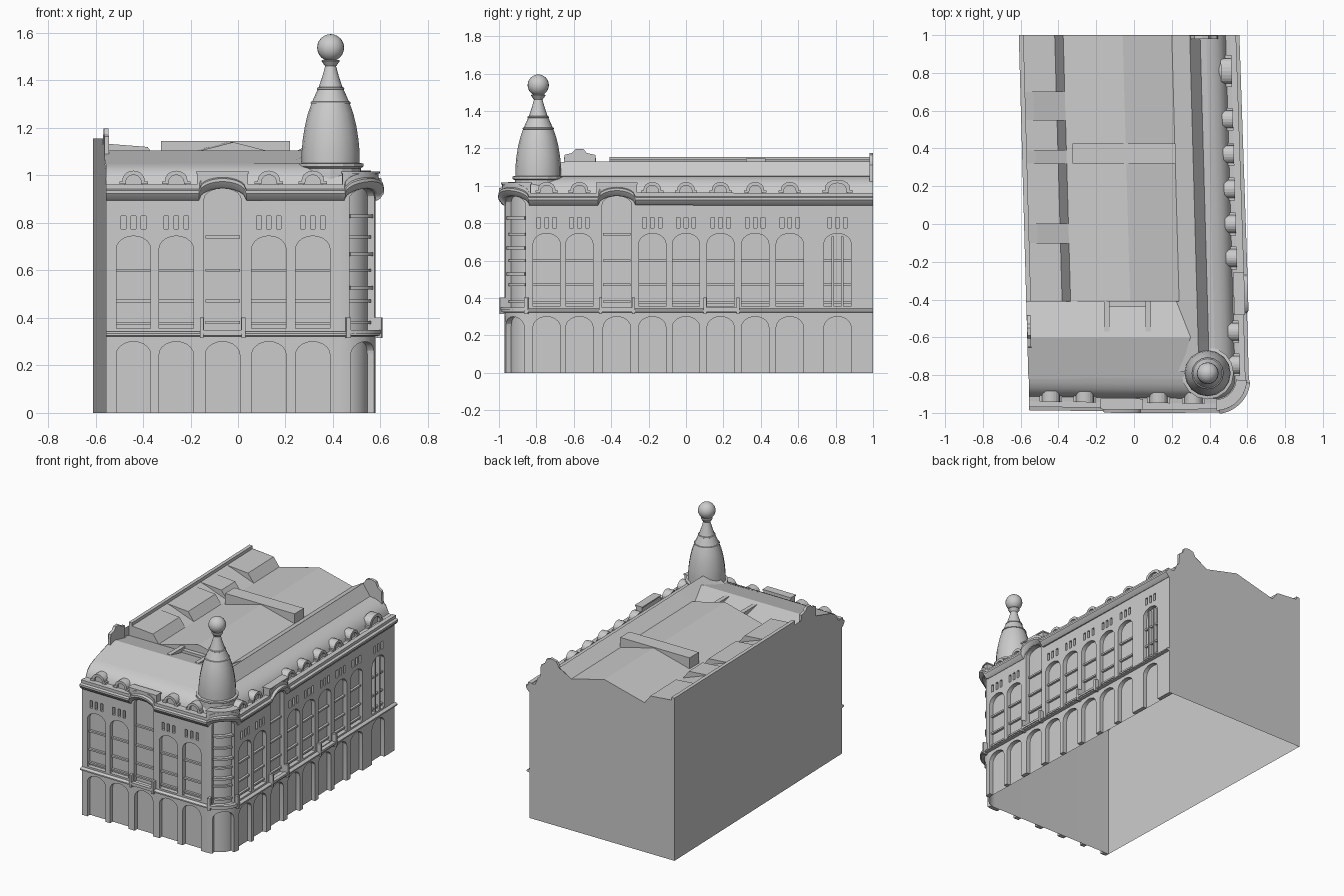
import bpy, bmesh, math

if "Cube" in bpy.data.objects:
    bpy.data.objects.remove(bpy.data.objects["Cube"])

stone = bpy.data.materials.new("light_grey_stone")
stone.diffuse_color = (0.6, 0.6, 0.6, 1)
stone.use_nodes = True
stone.node_tree.nodes["Principled BSDF"].inputs["Base Color"].default_value = stone.diffuse_color

# ---- street facade path: front, rounded corner, right side (s = distance along it)
L1, R = 0.985, 0.15
A = R * math.pi / 2
L = L1 + A + 1.82
CORNER = L1 + A / 2


def street(s, d, z):
    """Distance along the facade, distance outward, height -> world."""
    if s <= L1:
        return (-0.555 + s, -0.958 - 0.012 * s / L1 - d, z)
    if s < L1 + A:
        a = (s - L1) / R - math.pi / 2
        return (0.43 + (R + d) * math.cos(a), -0.82 + (R + d) * math.sin(a), z)
    t = s - L1 - A
    return (0.58 - 0.05 * t / 1.82 + d, -0.82 + t, z)


def fs(x): return x + 0.555
def rs(y): return y + 0.82 + L1 + A
def xl(y): return -0.555 - 0.055 * (y + 0.97) / 1.97
def xr(y): return 0.58 - 0.05 * (y + 0.82) / 1.82


def lin(a, b, n): return [a + (b - a) * i / n for i in range(n + 1)]


def finish(name, bm, smooth=None):
    me = bpy.data.meshes.new(name)
    bm.to_mesh(me)
    bm.free()
    me.materials.append(stone)
    ob = bpy.data.objects.new(name, me)
    bpy.context.collection.objects.link(ob)
    if smooth:
        bpy.ops.object.select_all(action='DESELECT')
        ob.select_set(True)
        bpy.context.view_layer.objects.active = ob
        bpy.ops.object.shade_smooth_by_angle(angle=math.radians(smooth))
    return ob


def loft(bm, rows, closed=False, caps=False):
    vs = [[bm.verts.new(p) for p in r] for r in rows]
    n = len(rows[0])
    for a, b in zip(vs, vs[1:]):
        for j in range(n if closed else n - 1):
            k = (j + 1) % n
            bm.faces.new((a[j], b[j], b[k], a[k]))
    if caps:
        bm.faces.new(vs[0])
        bm.faces.new(vs[-1][::-1])


def box(bm, s0, s1, z0, z1, d0, d1):
    n = 10 if s1 > L1 + 0.002 and s0 < L1 + A - 0.002 else 1
    loft(bm, [[street(s, d, z) for d, z in ((d0, z0), (d1, z0), (d1, z1), (d0, z1))]
              for s in lin(s0, s1, n)], True, True)


def prism(bm, pts, d0, d1):
    """Outline in (s, z) pushed along the outward direction."""
    loft(bm, [[street(s, d, z) for s, z in pts] for d in (d1, d0)], True, True)
    

def arch(c, w, z0, z1, rise, n=10):
    return [(c - w, z0)] + [(c - w * math.cos(math.pi * i / n), z1 - rise + rise * math.sin(math.pi * i / n))
                            for i in range(n + 1)] + [(c + w, z0)]


# ---- bay positions
FX = [-0.44, -0.26, 0.13, 0.315]
RY = [-0.745, -0.57, -0.18, 0.0, 0.185, 0.37, 0.555, 0.81]
windows = [fs(x) for x in FX] + [rs(y) for y in RY]
bays = [fs(-0.065), CORNER, rs(-0.37)]
W = 0.0725

# ---- facade wall with arched openings
bm = bmesh.new()
outline = [(0, 0)]
for c in sorted(windows + bays):
    outline += arch(c, W, 0, 0.30, 0.055)
outline += [(L, 0), (L, 0.955), (0, 0.955)]
loops = [outline]
loops += [arch(c, W, 0.355, 0.745, 0.055) for c in windows]
loops += [arch(c, 0.078, 0.345, 0.945, 0.045) for c in bays]
for c in windows:
    for o in (-0.042, 0, 0.042):
        loops.append([(c + o - 0.01, 0.775), (c + o + 0.01, 0.775), (c + o + 0.01, 0.83), (c + o - 0.01, 0.83)])
for pts in loops:
    vs = [bm.verts.new((s, z, 0)) for s, z in pts]
    for a, b in zip(vs, vs[1:] + vs[:1]):
        bm.edges.new((a, b))
bmesh.ops.triangle_fill(bm, use_beauty=True, use_dissolve=False, edges=bm.edges[:])
for s in lin(L1, L1 + A, 10):
    bmesh.ops.bisect_plane(bm, geom=bm.verts[:] + bm.edges[:] + bm.faces[:], plane_co=(s, 0, 0), plane_no=(1, 0, 0))
for f in bm.faces:
    f.normal_update()
    if f.normal.z < 0:
        f.normal_flip()
rim = [e for e in bm.edges if e.is_boundary]
ext = bmesh.ops.extrude_edge_only(bm, edges=rim)
for v in ext["geom"]:
    if isinstance(v, bmesh.types.BMVert):
        v.co.z = -0.03
bmesh.ops.recalc_face_normals(bm, faces=bm.faces[:])
if sum(f.normal.z * f.calc_area() for f in bm.faces) < 0:
    bmesh.ops.reverse_faces(bm, faces=bm.faces[:])
for v in bm.verts:
    v.co = street(v.co.x, v.co.z, v.co.y)
finish("facade_wall", bm, 20)

# ---- recessed window panels behind the openings
steps = [0] + lin(L1, L1 + A, 12) + [L]
bm = bmesh.new()
loft(bm, [[street(s, -0.03, z) for z in (0, 0.955)] for s in steps])
finish("window_panels", bm, 20)

# ---- transoms, sills and mullions
bm = bmesh.new()
for c in windows:
    for z in (0.37, 0.465, 0.595):
        box(bm, c - W, c + W, z, z + 0.012, -0.03, -0.014)
for c in bays:
    for z in (0.375, 0.465, 0.595, 0.735):
        box(bm, c - W, c + W, z, z + 0.012, -0.03, -0.014)
for z in (0.52, 0.66, 0.82):
    box(bm, CORNER - W, CORNER + W, z, z + 0.015, -0.03, -0.005)
for o in (-0.025, 0.025):
    box(bm, rs(0.81 + o) - 0.006, rs(0.81 + o) + 0.006, 0.355, 0.73, -0.03, -0.004)
finish("window_bars", bm)

# ---- string course and balconies
bm = bmesh.new()
loft(bm, [[street(s, d, z) for d, z in ((-0.01, 0.32), (0.022, 0.326), (0.022, 0.335), (0.01, 0.343), (-0.01, 0.343))]
          for s in steps], True, True)
finish("string_course", bm, 20)
bm = bmesh.new()
for c in bays + [rs(0.19)]:
    box(bm, c - 0.095, c + 0.095, 0.335, 0.35, 0, 0.028)
    for e in (-1, 1):
        box(bm, c + e * 0.088 - 0.008, c + e * 0.088 + 0.008, 0.315, 0.402, 0, 0.03)
finish("balconies", bm)


# ---- cornice that arches over the wide bays
def lift(s):
    t = min(abs(s - c) for c in bays) / 0.1
    return 0.05 * math.sqrt(1 - t * t) if t < 1 else 0


cuts = set(round(s, 4) for s in steps)
for c in bays:
    cuts |= set(round(s, 4) for s in lin(c - 0.1, c + 0.1, 20))
bm = bmesh.new()
prof = ((-0.02, 0.895), (0.002, 0.895), (0.012, 0.902), (0.028, 0.924), (0.028, 0.937),
        (0.01, 0.942), (0.01, 0.962), (-0.02, 0.962))
loft(bm, [[street(s, d + (0.008 if lift(s) and d > 0.001 else 0), z + lift(s)) for d, z in prof]
          for s in sorted(cuts)], True, True)
finish("cornice", bm, 25)

# ---- parapet blocks above the bays
bm = bmesh.new()
for c in bays:
    box(bm, c - 0.108, c + 0.108, 0.945, 1.008, -0.035, 0.012)
    box(bm, c - 0.112, c + 0.112, 1.008, 1.017, -0.04, 0.018)
finish("parapet_blocks", bm)

# ---- rounded lower mansard
bm = bmesh.new()
loft(bm, [[street(s, d, z) for d, z in ((0, 0.955), (-0.045, 0.96), (-0.052, 0.98), (-0.065, 1.003), (-0.09, 1.026),
                                        (-0.12, 1.041), (-0.148, 1.05))] for s in steps])
finish("lower_mansard", bm, 30)

# ---- dormers with arched hoods
bm = bmesh.new()
for c in windows:
    k = 1.4 if c == windows[-1] else 1.0
    top = 1.02 + (k - 1) * 0.03
    prism(bm, arch(c, 0.04 * k, 0.955, top - 0.01, 0.035), -0.125, -0.035)
    hood = arch(c, 0.047 * k, 0.975, top, 0.04)
    hood = [(c - 0.06 * k, 0.963), (c - 0.06 * k, 0.975)] + hood + [(c + 0.06 * k, 0.975), (c + 0.06 * k, 0.963)]
    prism(bm, hood + arch(c, 0.032 * k, 0.963, top - 0.018, 0.03)[::-1], -0.075, -0.018)
finish("dormers", bm)

# ---- plain party walls (left and back)
left = [(-0.958, 0), (-0.958, 0.955), (-0.915, 0.96), (-0.893, 1.003), (-0.868, 1.026), (-0.81, 1.05), (-0.655, 1.095)]
left += [(-0.65, 1.165), (-0.61, 1.175), (-0.59, 1.197), (-0.55, 1.197), (-0.53, 1.175), (-0.485, 1.165), (-0.48, 1.13),
         (-0.41, 1.13), (-0.41, 1.155), (1, 1.155), (1, 0)]
bm = bmesh.new()
bm.faces.new([bm.verts.new((xl(y), y, z)) for y, z in left])
finish("left_wall", bm)
back = [(0.53, 0), (0.53, 0.955), (0.485, 0.96), (0.465, 1.01), (0.445, 1.03), (0.44, 1.11), (0.41, 1.13), (0.395, 1.165),
        (0.36, 1.175), (0.32, 1.165), (0.3, 1.13), (0.2, 1.075), (-0.06, 1.14), (-0.375, 1.06), (-0.42, 1.12),
        (-0.585, 1.135), (-0.585, 1.155), (-0.61, 1.155), (-0.61, 0)]
bm = bmesh.new()
bm.faces.new([bm.verts.new((x, 1, z)) for x, z in back])
finish("back_wall", bm)

# ---- raised gable ornaments on the party walls
bm = bmesh.new()
loft(bm, [[(xl(y) + o, y, z) for y, z in [(-0.655, 1.05)] + left[7:13] + [(-0.48, 1.05)]] for o in (0.001, 0.02)], True, True)
loft(bm, [[(x, y, z) for x, z in [(0.445, 1.0)] + back[5:11] + [(0.3, 1.05)]] for y in (0.999, 0.98)], True, True)
bmesh.ops.recalc_face_normals(bm, faces=bm.faces[:])
finish("gable_ornaments", bm)


# ---- main roof: left strip with notches, shallow gable, steep right slope
def section(y, notch):
    l, r = xl(y), xr(y)
    e = 0.07 if notch else 0.19
    return [(l, y, 1.155), (l + 0.025, y, 1.155), (l + 0.025, y, 1.133), (l + e, y, 1.12), (l + 0.235, y, 1.06),
            (l + 0.27, y, 1.068), (l + 0.55, y, 1.14), (r - 0.33, y, 1.075), (r - 0.235, y, 1.13),
            (r - 0.18, y, 1.052), (r - 0.14, y, 1.045)]


bm = bmesh.new()
rows = []
for y0, y1, notch in ((1, 0.7, 0), (0.7, 0.55, 1), (0.55, 0.39, 0), (0.39, 0.32, 1), (0.32, 0, 0), (0, -0.1, 1), (-0.1, -0.41, 0)):
    rows += [section(y0, notch), section(y1, notch)]
rows.append([(x, y, 1.03) for x, y, z in section(-0.41, 0)])
loft(bm, rows)
finish("main_roof", bm)

# ---- front roof and the right slope running up to the tower
bm = bmesh.new()
loft(bm, [[(xl(y), y, z), (0.33, y, z)] for y, z in ((-0.41, 1.06), (-0.6, 1.105), (-0.82, 1.048))])
loft(bm, [[(xr(y) + o, y, z) for o, z in ((-0.36, 1.05), (-0.235, t), (-0.18, 1.052), (-0.14, 1.045))]
          for y, t in ((-0.41, 1.13), (-0.62, 1.13), (-0.78, 1.12))])
finish("front_roof", bm)


# ---- roof details
def block(bm, x0, x1, y0, y1, z0, z1):
    loft(bm, [[(x, y0, z0), (x, y0, z1), (x, y1, z1), (x, y1, z0)][::-1] for x in (x0, x1)], True, True)
    bmesh.ops.recalc_face_normals(bm, faces=bm.faces[:])


bm = bmesh.new()
block(bm, -0.325, 0.22, 0.32, 0.425, 1.04, 1.145)
finish("roof_cross_beam", bm)
bm = bmesh.new()
block(bm, -0.16, -0.13, -0.57, -0.41, 1.04, 1.1)
block(bm, 0.06, 0.09, -0.57, -0.41, 1.04, 1.1)
block(bm, -0.13, 0.06, -0.44, -0.41, 1.04, 1.085)
finish("roof_frame", bm)


# ---- corner tower
def lathe(name, prof, n, angle):
    bm = bmesh.new()
    rows = [[(0.39 + r * math.cos(a), -0.79 + r * math.sin(a), z) for r, z in prof] for a in lin(0, 2 * math.pi, n)]
    loft(bm, rows)
    bmesh.ops.remove_doubles(bm, verts=bm.verts[:], dist=0.0005)
    finish(name, bm, angle)


lathe("tower_drum", [(0.125, 0.955), (0.125, 1.03), (0.138, 1.037), (0.138, 1.05), (0.11, 1.055)], 16, 20)
lathe("tower_dome", [(0.122, 1.05), (0.122, 1.1), (0.117, 1.155), (0.108, 1.21), (0.096, 1.26), (0.081, 1.302), (0.085, 1.304),
                     (0.083, 1.31), (0.077, 1.312), (0.055, 1.362), (0.058, 1.364), (0.056, 1.37), (0.05, 1.372),
                     (0.034, 1.42), (0.023, 1.46), (0.039, 1.482), (0.036, 1.487), (0, 1.487)], 16, 24)
lathe("tower_ball", [(0.057 * math.sin(math.pi * i / 12), 1.538 - 0.057 * math.cos(math.pi * i / 12)) for i in range(13)], 20, 40)
